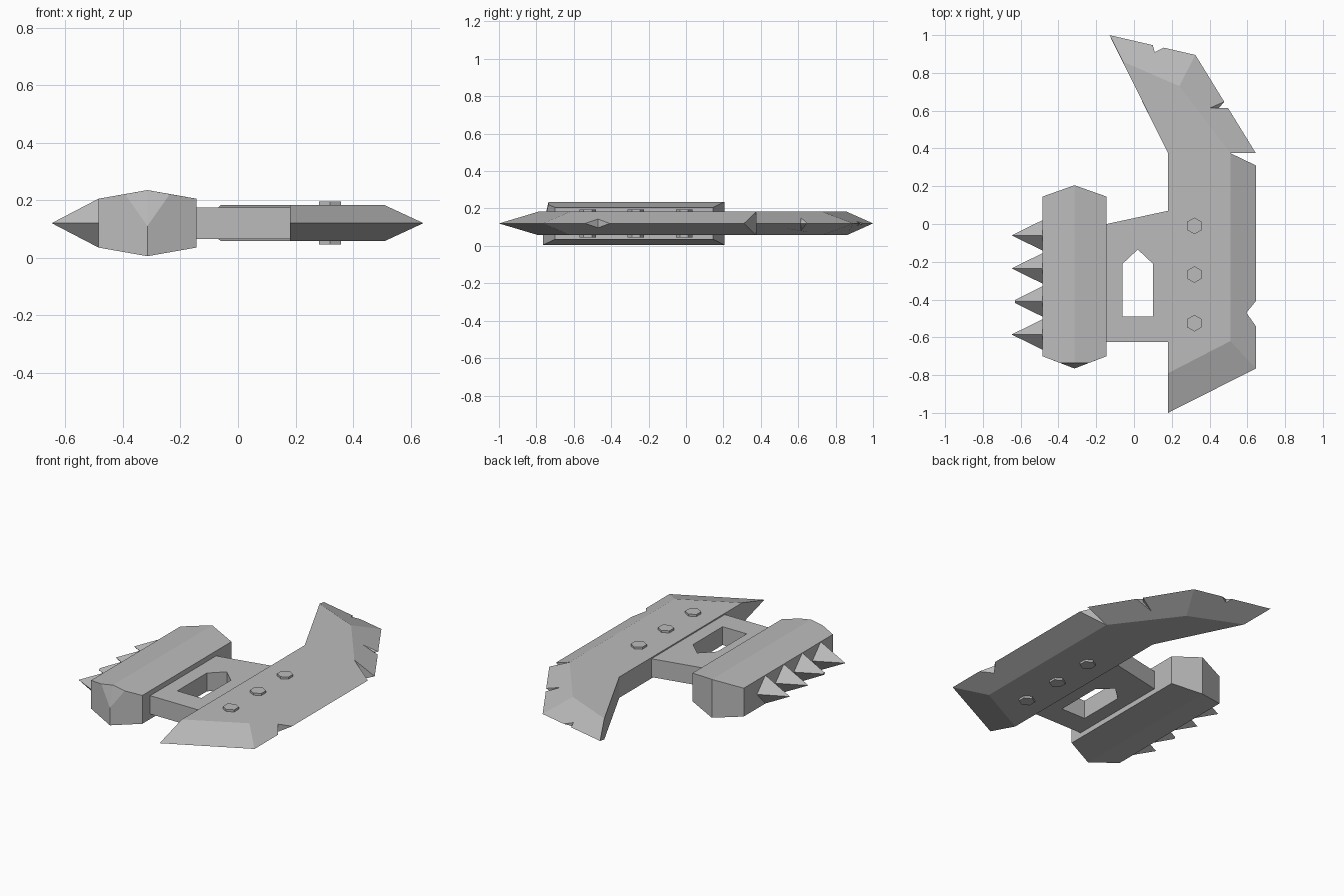
import bpy, bmesh
from mathutils import Matrix, Vector

if "Cube" in bpy.data.objects:
    bpy.data.objects.remove(bpy.data.objects["Cube"])

MID = 0.12  # height of the symmetry plane

steel = bpy.data.materials.new("plain_grey")
steel.use_nodes = True
steel.diffuse_color = (0.5, 0.5, 0.5, 1)
steel.node_tree.nodes["Principled BSDF"].inputs["Base Color"].default_value = (0.5, 0.5, 0.5, 1)


def finish(name, bm, helper=False):
    bmesh.ops.recalc_face_normals(bm, faces=bm.faces)
    mesh = bpy.data.meshes.new(name)
    bm.to_mesh(mesh)
    bm.free()
    mesh.materials.append(steel)
    ob = bpy.data.objects.new(name, mesh)
    ob.location.z = MID
    bpy.context.collection.objects.link(ob)
    ob.hide_render = helper
    return ob


def prism(name, outline, half, helper=False):
    """Flat outline extruded evenly above and below the mid plane."""
    bm = bmesh.new()
    face = bm.faces.new([bm.verts.new((x, y, -half)) for x, y in outline])
    new = bmesh.ops.extrude_face_region(bm, geom=[face])["geom"]
    moved = [v for v in new if isinstance(v, bmesh.types.BMVert)]
    bmesh.ops.translate(bm, verts=moved, vec=(0, 0, 2 * half))
    return finish(name, bm, helper)


def hull(name, points, helper=False):
    bm = bmesh.new()
    for p in points:
        bm.verts.new(p)
    bmesh.ops.convex_hull(bm, input=bm.verts)
    bmesh.ops.dissolve_limit(bm, angle_limit=0.01, verts=bm.verts, edges=bm.edges)
    return finish(name, bm, helper)


def cut(target, cutters):
    for cutter in cutters:
        mod = target.modifiers.new(cutter.name, 'BOOLEAN')
        mod.operation = 'DIFFERENCE'
        mod.solver = 'EXACT'
        mod.object = cutter
        cutter.hide_viewport = True
        cutter.display_type = 'WIRE'


# Blade: flat plate with a bevel running out to a thin cutting edge
H = 0.0625
flat = [(.18, -.79), (.51, -.62), (.51, .375), (.24, .73), (-.06, .86), (.18, .375)]
edge = [(.18, -1), (.645, -.765), (.645, .375), (.325, .895), (-.13, 1)]
bm = bmesh.new()
rim = [bm.verts.new((x, y, 0)) for x, y in edge]
sides = []
for s in (1, -1):
    ring = [bm.verts.new((x, y, s * H)) for x, y in flat]
    sides.append(ring)
    bm.faces.new(ring)
    for i in range(4):
        bm.faces.new((ring[i], ring[i + 1], rim[i + 1], rim[i]))
up, down = sides
bm.faces.new((rim[4], up[4], up[5], down[5], down[4]))
bm.faces.new((rim[0], up[0], up[5], down[5], down[0]))
blade = finish("blade", bm)

# Chips broken out of the cutting edge
chips = {
    "lower_chip": [(.595, -.47), (.68, -.59), (.68, -.365)],
    "middle_chip": [(.51, .375), (.71, .279), (.71, .375)],
    "tip_chip": [(.11, .91), (.21, .96), (.09, .98)],
}
cutters = [prism(n, pts, 0.1, True) for n, pts in chips.items()]
for s, n in ((1, "upper_dent"), (-1, "under_dent")):
    cutters.append(hull(n, [(.36, .614, s * .06), (.49, .662, 0),
                            (.45, .614, 0), (.6, .614, 0)], True))
cut(blade, cutters)

# Grip with a pointed hand opening
grip = prism("grip", [(-.145, -.625), (.18, -.625), (.18, .07), (-.145, 0)], 0.055)
opening = prism("grip_opening", [(-.06, -.49), (.1, -.49), (.1, -.21), (.02, -.135), (-.06, -.21)],
                0.1, True)
cut(grip, [opening])

# Hammer head: ridged bar with wedge ends, the front wedge clipped on top
CX = -0.315
points = []
for s in (1, -1):
    for x in (CX - .17, CX + .17):
        points += [(x, .145, s * .085), (x, -.70, s * .085)]
    points.append((CX, .205, s * .115))
points += [(CX, -.765, -.115), (CX, -.765, -.01), (CX, -.735, .115),
           (CX - .078, -.735, .101), (CX + .078, -.735, .101)]
hull("hammer_head", points)

# Four-sided spikes along the hammer head
for i in range(4):
    y = -.06 - i * .175
    reach, blunt = (.145, .008) if i == 2 else (.163, 0)
    bm = bmesh.new()
    base = [bm.verts.new((-.485, y + a, b)) for a, b in ((.08, 0), (0, .085), (-.08, 0), (0, -.085))]
    bm.faces.new(base)
    if blunt:
        tip = [bm.verts.new((-.485 - reach, y + a, b))
               for a, b in ((blunt, 0), (0, blunt), (-blunt, 0), (0, -blunt))]
        bm.faces.new(tip)
        for k in range(4):
            bm.faces.new((base[k], base[(k + 1) % 4], tip[(k + 1) % 4], tip[k]))
    else:
        tip = bm.verts.new((-.485 - reach, y, 0))
        for k in range(4):
            bm.faces.new((base[k], base[(k + 1) % 4], tip))
    finish(f"spike_{i + 1}", bm)

# Hexagonal bolts through the blade
for i in range(3):
    bm = bmesh.new()
    bmesh.ops.create_cone(bm, cap_ends=True, segments=6, radius1=.044, radius2=.044, depth=.15)
    hexagon_points_y = Vector((0, 1, 0))
    corner = max(bm.verts, key=lambda v: v.co.y).co.xy.to_3d()
    turn = corner.rotation_difference(hexagon_points_y).to_matrix().to_4x4()
    bmesh.ops.transform(bm, matrix=Matrix.Translation((.32, -.01 - i * .2575, 0)) @ turn, verts=bm.verts)
    finish(f"bolt_{i + 1}", bm)
